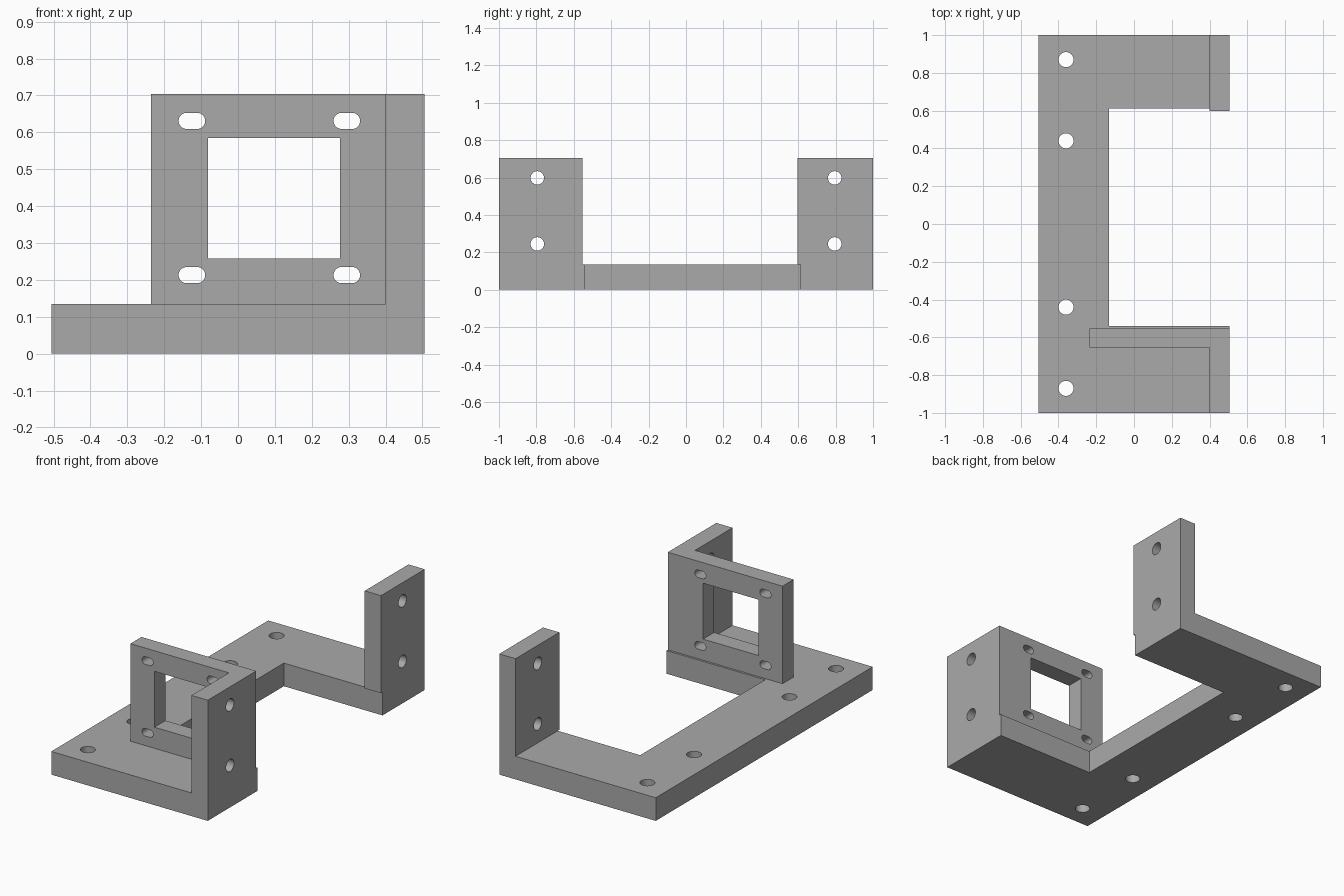
import bpy, bmesh, math
from mathutils import Matrix

cube = bpy.data.objects.get("Cube")
if cube:
    bpy.data.objects.remove(cube, do_unlink=True)

BASE_TOP, TOP = 0.135, 0.704
X_MIN, X_MAX, WALL_IN = -0.505, 0.505, 0.4

grey = bpy.data.materials.new("plain grey")
grey.use_nodes = True
grey.diffuse_color = (0.4, 0.4, 0.4, 1)
grey.node_tree.nodes["Principled BSDF"].inputs["Base Color"].default_value = (0.4, 0.4, 0.4, 1)


def prism(name, outline, low, high, axis="z"):
    """Extrude a 2D outline along an axis: z uses (x, y), y uses (x, z), x uses (y, z)."""
    place = {"z": lambda a, b, h: (a, b, h),
             "y": lambda a, b, h: (a, h, b),
             "x": lambda a, b, h: (h, a, b)}[axis]
    bm = bmesh.new()
    face = bm.faces.new([bm.verts.new(place(a, b, low)) for a, b in outline])
    cap = bmesh.ops.extrude_face_region(bm, geom=[face])["geom"]
    step = place(0, 0, high - low)
    bmesh.ops.translate(bm, vec=step, verts=[g for g in cap if isinstance(g, bmesh.types.BMVert)])
    bmesh.ops.recalc_face_normals(bm, faces=bm.faces)
    mesh = bpy.data.meshes.new(name)
    bm.to_mesh(mesh)
    bm.free()
    obj = bpy.data.objects.new(name, mesh)
    bpy.context.collection.objects.link(obj)
    mesh.materials.append(grey)
    return obj


def rect(a0, a1, b0, b1):
    return [(a0, b0), (a1, b0), (a1, b1), (a0, b1)]


def slot(a, b, r, half=0.0, n=32):
    """Round hole outline, stretched by half on each side to make a slot."""
    pts = []
    for side, start in ((1, -math.pi / 2), (-1, math.pi / 2)):
        for i in range(n // 2 + (1 if half else 0)):
            t = start + 2 * math.pi * i / n
            pts.append((a + side * half + r * math.cos(t), b + r * math.sin(t)))
    return pts


def combine(body, other, operation):
    mod = body.modifiers.new(other.name, "BOOLEAN")
    mod.object, mod.operation, mod.solver = other, operation, "EXACT"
    bpy.context.view_layer.objects.active = body
    bpy.ops.object.modifier_apply(modifier=mod.name)
    bpy.data.objects.remove(other, do_unlink=True)


# C-shaped base
NOTCH_X, NOTCH_FRONT, NOTCH_BACK = -0.132, -0.541, 0.611
bracket = prism("mounting_bracket", [
    (X_MIN, -1), (X_MAX, -1), (X_MAX, NOTCH_FRONT), (NOTCH_X, NOTCH_FRONT),
    (NOTCH_X, NOTCH_BACK), (X_MAX, NOTCH_BACK), (X_MAX, 1), (X_MIN, 1)], 0, BASE_TOP)

# Front side wall with the motor plate, and the back side wall
PLATE_FRONT, PLATE_BACK = -0.655, -0.553
combine(bracket, prism("front_wall_and_plate", [
    (WALL_IN, -1), (X_MAX, -1), (X_MAX, PLATE_BACK), (-0.236, PLATE_BACK),
    (-0.236, PLATE_FRONT), (WALL_IN, PLATE_FRONT)], BASE_TOP, TOP), "UNION")
combine(bracket, prism("back_wall", rect(WALL_IN, X_MAX, 0.597, 1), BASE_TOP, TOP), "UNION")

# Merge the flush faces of the joined parts
bm = bmesh.new()
bm.from_mesh(bracket.data)
bmesh.ops.remove_doubles(bm, verts=bm.verts, dist=1e-5)
bmesh.ops.dissolve_limit(bm, angle_limit=0.01, verts=bm.verts, edges=bm.edges)
bm.to_mesh(bracket.data)
bm.free()

# Square window and four slots in the motor plate
cutters = [prism("window", rect(-0.081, 0.277, 0.258, 0.584), -0.7, -0.5, "y")]
for x in (-0.125, 0.295):
    for z in (0.213, 0.631):
        cutters.append(prism("plate_slot", slot(x, z, 0.022, 0.014), -0.7, -0.5, "y"))

# Screw holes through the base and the side walls
for side in (-1, 1):
    for y in (0.44, 0.87):
        cutters.append(prism("base_hole", slot(-0.36, side * y, 0.04), -0.1, 0.3))
    for z in (0.245, 0.598):
        cutters.append(prism("wall_hole", slot(side * 0.795, z, 0.036), 0.3, 0.6, "x"))
for cutter in cutters:
    combine(bracket, cutter, "DIFFERENCE")

# Smooth hole walls, sharp plate edges
bpy.ops.object.select_all(action="DESELECT")
bracket.select_set(True)
bpy.context.view_layer.objects.active = bracket
bpy.ops.object.shade_smooth_by_angle(angle=math.radians(30))
